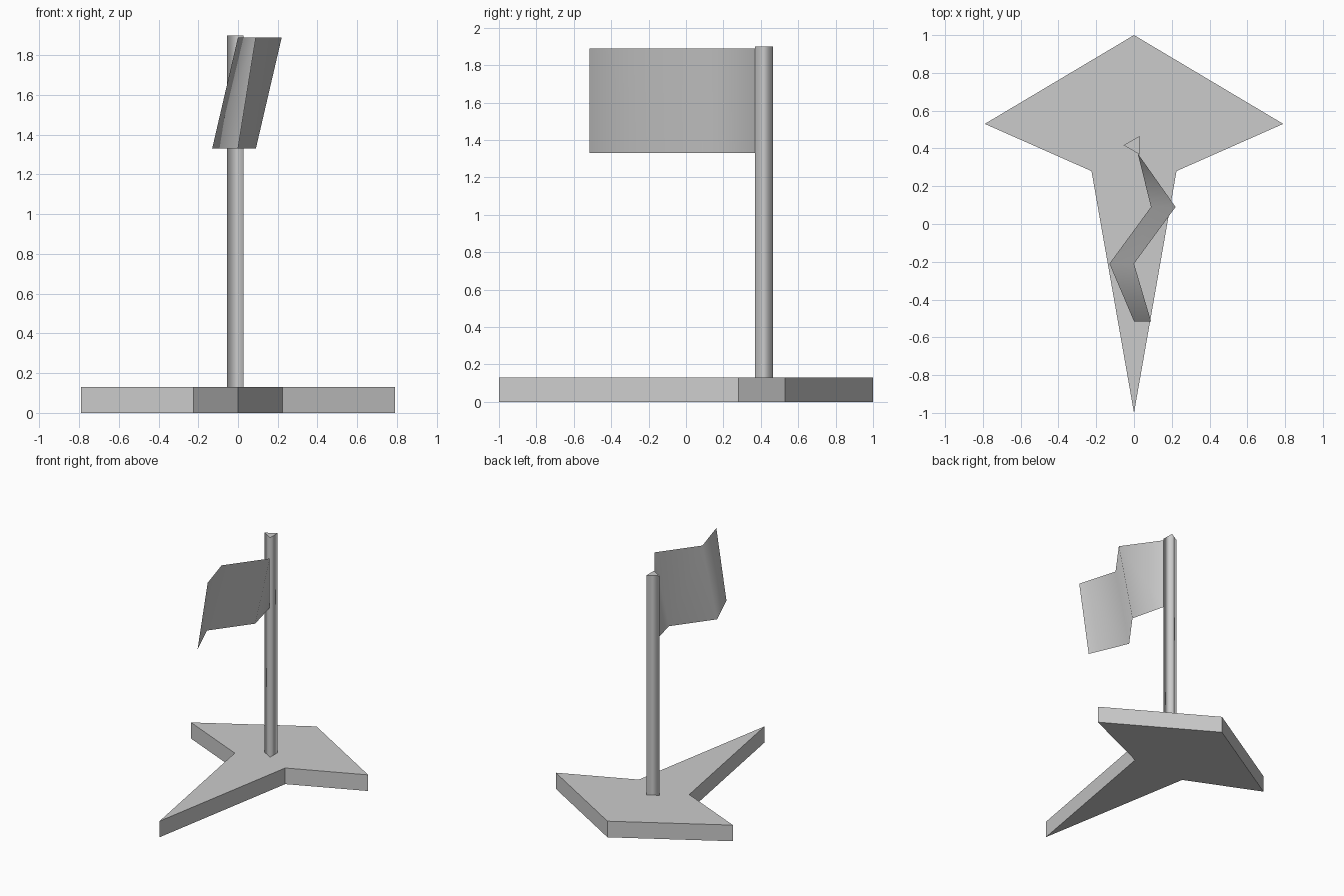
import bpy, bmesh
from mathutils import Vector

if "Cube" in bpy.data.objects:
    bpy.data.objects.remove(bpy.data.objects["Cube"])


def finish(name, bm):
    mesh = bpy.data.meshes.new(name)
    bm.to_mesh(mesh)
    bm.free()
    obj = bpy.data.objects.new(name, mesh)
    bpy.context.collection.objects.link(obj)
    return obj


def prism(name, outline, z0, z1, smooth=False):
    bm = bmesh.new()
    face = bm.faces.new([bm.verts.new((x, y, z0)) for x, y in outline])
    ext = bmesh.ops.extrude_face_region(bm, geom=[face], use_keep_orig=True)
    verts = [g for g in ext["geom"] if isinstance(g, bmesh.types.BMVert)]
    bmesh.ops.translate(bm, verts=verts, vec=(0, 0, z1 - z0))
    bmesh.ops.recalc_face_normals(bm, faces=bm.faces)
    # Rounded shading on the sides, crisp caps
    for f in bm.faces:
        cap = abs(f.normal.z) > 0.5
        f.smooth = smooth and not cap
        if cap:
            for e in f.edges:
                e.smooth = False
    return finish(name, bm)


# Arrow-shaped base, right half mirrored to the left
half = [(0, -1), (0.225, 0.28), (0.79, 0.53), (0, 1)]
prism("base", half + [(-x, y) for x, y in half[2:0:-1]], 0, 0.13)

# Three-sided pole
prism("pole", [(-0.055, 0.417), (0.028, 0.369), (0.028, 0.465)], 0.13, 1.90, smooth=True)

# Waving flag: a single folded sheet, (y, bottom x, top x) per fold
bm = bmesh.new()
folds = [(0.373, 0.02, 0.02), (0.09, 0.09, 0.22), (-0.21, -0.13, 0.0), (-0.515, 0.0, 0.09)]
rows = [(bm.verts.new((xb, y, 1.33)), bm.verts.new((xt, y, 1.89))) for y, xb, xt in folds]
for (b0, t0), (b1, t1) in zip(rows, rows[1:]):
    bm.faces.new((b0, t0, t1, b1)).smooth = True
finish("flag", bm)
